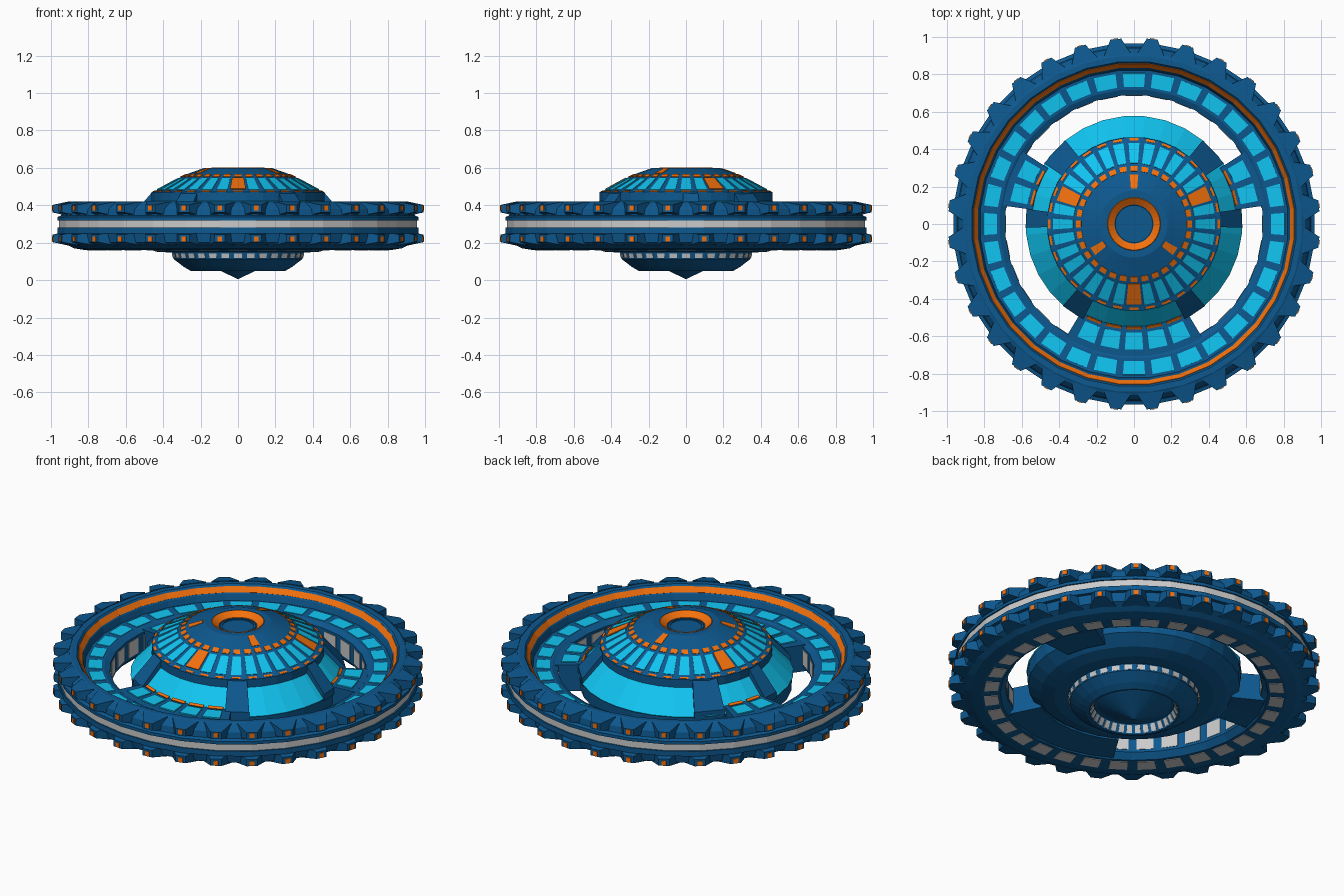
import bpy, bmesh
from math import cos, sin, pi, radians, hypot

if "Cube" in bpy.data.objects:
    bpy.data.objects.remove(bpy.data.objects["Cube"])

N = 32
STEP = 360 / N


def mat(name, c):
    m = bpy.data.materials.new(name)
    m.diffuse_color = (*c, 1)
    m.use_nodes = True
    m.node_tree.nodes["Principled BSDF"].inputs["Base Color"].default_value = m.diffuse_color
    return m


BLUE = mat("hull_blue", (0.004, 0.098, 0.275))
CYAN = mat("window_cyan", (0.0055, 0.56, 0.89))
ORANGE = mat("trim_orange", (0.90, 0.165, 0.004))
GREY = None


def pol(r, deg, z):
    a = radians(deg)
    return (r * cos(a), r * sin(a), z)


def finish(name, bm, m):
    bmesh.ops.remove_doubles(bm, verts=bm.verts, dist=1e-5)
    bmesh.ops.recalc_face_normals(bm, faces=bm.faces)
    me = bpy.data.meshes.new(name)
    bm.to_mesh(me)
    bm.free()
    if m:
        me.materials.append(m)
    ob = bpy.data.objects.new(name, me)
    bpy.context.collection.objects.link(ob)
    return ob


def revolve(name, prof, m, a0=None, a1=None, closed=True):
    """Sweep a (radius, z) profile round z; a partial sweep gets end caps."""
    bm = bmesh.new()
    full = a0 is None
    if full:
        a0, a1 = STEP / 2, 360 + STEP / 2
    k = max(1, round((a1 - a0) / STEP))
    rings = [[bm.verts.new(pol(r, a0 + (a1 - a0) * i / k, z)) for r, z in prof]
             for i in range(k + (0 if full else 1))]
    n = len(prof)
    for i in range(k):
        A, B = rings[i], rings[(i + 1) % len(rings)]
        for j in range(n if closed else n - 1):
            q = (j + 1) % n
            bm.faces.new((A[j], B[j], B[q], A[q]))
    if not full:
        bm.faces.new(rings[0])
        bm.faces.new(rings[-1][::-1])
    bmesh.ops.dissolve_degenerate(bm, dist=1e-5, edges=bm.edges)
    return finish(name, bm, m)


def hexa(bm, pts):
    v = [bm.verts.new(p) for p in pts]
    for f in ((0, 1, 2, 3), (7, 6, 5, 4), (0, 4, 5, 1), (1, 5, 6, 2), (2, 6, 7, 3), (3, 7, 4, 0)):
        bm.faces.new([v[i] for i in f])


def panels(name, p0, p1, angles, hw, m, t=0.003):
    """Thin plates lying on the facets of a cone between two profile points."""
    bm = bmesh.new()
    (r0, z0), (r1, z1) = p0, p1
    L = hypot(r1 - r0, z1 - z0)
    nr, nz = -(z1 - z0) / L * t, (r1 - r0) / L * t
    fit = cos(pi / N) / cos(radians(hw))
    for a in angles:
        pts = []
        for s in (-1, 1):
            for r, z, d in ((r0, z0, -hw), (r0, z0, hw), (r1, z1, hw), (r1, z1, -hw)):
                pts.append(pol((r + s * nr) * fit, a + d, z + s * nz))
        hexa(bm, pts)
    return finish(name, bm, m)


def blocks(name, inner, outer, angles, m):
    """Tapered blocks; inner and outer = (radius, half width, z low, z high)."""
    bm = bmesh.new()
    for a in angles:
        c, s = cos(radians(a)), sin(radians(a))
        pts = []
        for r, w, lo, hi in (inner, outer):
            for y, z in ((-w, lo), (w, lo), (w, hi), (-w, hi)):
                pts.append((r * c - y * s, r * s + y * c, z))
        hexa(bm, pts)
    return finish(name, bm, m)


ALL = [i * STEP for i in range(N)]
HALF = [a + STEP / 2 for a in ALL]

# Outer wheel
revolve("wheel_rim", [
    (.69, .20), (.72, .167), (.82, .16), (.88, .17), (.94, .20), (.95, .25), (.97, .25), (.97, .28),
    (.95, .28), (.95, .32), (.97, .32), (.97, .338), (.95, .345), (.945, .38), (.92, .41), (.90, .42),
    (.87, .42), (.862, .41), (.835, .375), (.825, .34), (.72, .335), (.69, .32)], BLUE)
revolve("wheel_grey_band", [(.94, .28), (.962, .28), (.962, .32), (.94, .32)], GREY)
panels("wheel_orange_trim", (.861, .409), (.840, .381), ALL, STEP / 2, ORANGE)
panels("wheel_top_windows", (.735, .336), (.81, .340), ALL, 4.2, CYAN)
panels("wheel_bottom_windows", (.735, .1655), (.81, .161), ALL, 3.6, GREY)
panels("wheel_inner_windows", (.69, .215), (.69, .305), ALL, 3.8, GREY)

# Teeth round the wheel: upper row, then the row mirrored below
for row, flip in (("upper", False), ("lower", True)):
    def zs(lo, hi):
        return (.605 - hi, .605 - lo) if flip else (lo, hi)
    blocks(row + "_teeth", (.905, .074, *zs(.343, .42)), (.993, .029, *zs(.362, .402)), HALF, BLUE)
    blocks(row + "_tooth_lights", (.968, .013, *zs(.372, .40)), (.997, .013, *zs(.372, .399)), HALF, ORANGE)

# Central hub, with a recess and a cone underneath
revolve("hub_body", [
    (0, .005), (.20, .10), (.215, .10), (.24, .05), (.255, .05), (.29, .07), (.345, .112), (.354, .148),
    (.43, .15), (.50, .17), (.57, .22), (.575, .30), (.465, .42), (.465, .47), (.44, .48), (.32, .545),
    (.28, .565), (.18, .60), (.14, .60), (.10, .57), (0, .57)], BLUE, closed=False)
revolve("hub_cyan_collar", [(.466, .424), (.579, .302), (.57, .292), (.456, .41)], CYAN)
revolve("hub_bowl_trim", [(.139, .603), (.104, .576), (.104, .565), (.145, .597)], ORANGE)
revolve("hub_bowl_inner_ring", [(.085, .565), (.085, .576), (.095, .576), (.095, .565)], BLUE)

# Raised collar blocks either side of each spoke
block = [(.46, .47), (.58, .33), (.58, .29), (.46, .40)]
spans = [(229, 241.9), (298.1, 311), (-2, 8), (34, 50.6), (129.4, 146), (172, 182)]
for i, (a0, a1) in enumerate(spans):
    revolve(f"collar_block_{i}", block, BLUE, a0, a1)

# Hub windows, with three orange ones
big = (2, 14, 24)
panels("hub_windows", (.435, .483), (.325, .542), [a for i, a in enumerate(ALL) if i not in big], 3.8, CYAN)
panels("hub_orange_windows", (.43, .485), (.32, .545), [ALL[i] for i in big], 5.5, ORANGE, .005)
panels("hub_orange_dashes", (.31, .55), (.283, .5635), ALL, 3.5, ORANGE)
panels("hub_upper_markers", (.265, .570), (.19, .5965), (90, 213.75, 326.25), 5, ORANGE)
panels("hub_lower_dashes", (.46, .472), (.448, .477), ALL, 3, ORANGE, .002)
panels("hub_under_windows_outer", (.3465, .118), (.353, .143), ALL, 3.4, GREY)
panels("hub_under_windows_inner", (.218, .094), (.237, .056), ALL, 3.6, GREY)

# Spokes: one wide at the front, two narrow at the sides
spokes = {"front": (239, 301, [270 + STEP * k for k in range(-2, 3)]),
          "right": (8, 33, [14.7, 26.3]),
          "left": (147, 172, [153.7, 165.3])}
for side, (a0, a1, wins) in spokes.items():
    revolve(side + "_spoke", [(.53, .18), (.71, .172), (.71, .33), (.53, .335)], BLUE, a0, a1)
    panels(side + "_spoke_windows", (.582, .335), (.675, .333), wins, 4.2, CYAN, .005)
    panels(side + "_spoke_dashes", (.565, .337), (.552, .346), wins, 4.3, ORANGE)
